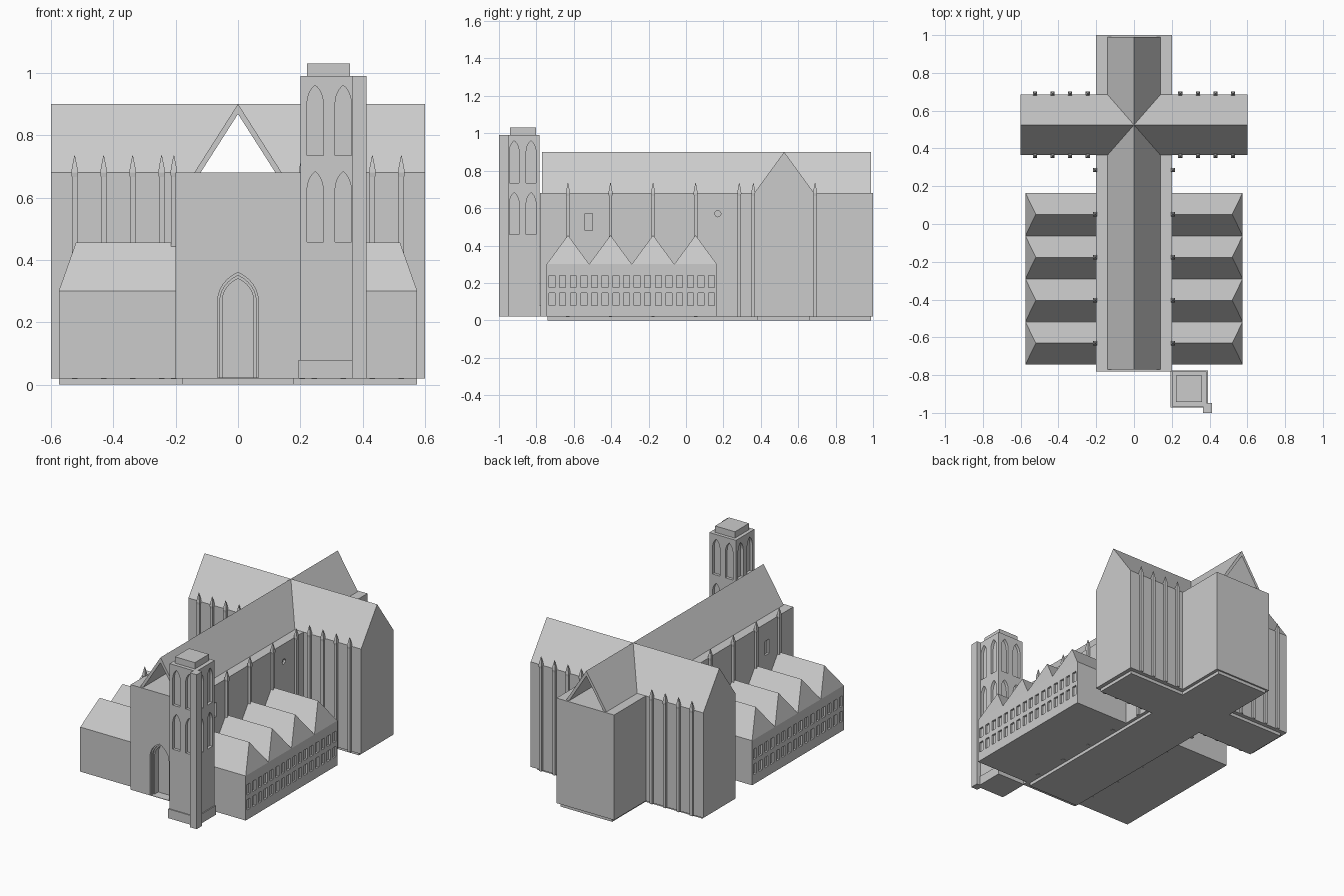
import bpy, bmesh
from math import sin, cos, radians

if "Cube" in bpy.data.objects:
    bpy.data.objects.remove(bpy.data.objects["Cube"])


def prism(bm, pts, axis, a, b):
    """Extrude a 2D profile: axis 'x' -> (y, z), 'y' -> (x, z), 'z' -> (x, y)."""
    def place(p, t):
        return {'x': (t, p[0], p[1]), 'y': (p[0], t, p[1]), 'z': (p[0], p[1], t)}[axis]
    lo = [bm.verts.new(place(p, a)) for p in pts]
    hi = [bm.verts.new(place(p, b)) for p in pts]
    n = len(pts)
    bm.faces.new(lo)
    bm.faces.new(hi)
    for i in range(n):
        j = (i + 1) % n
        bm.faces.new((lo[i], lo[j], hi[j], hi[i]))


def finish(bm, name):
    bmesh.ops.recalc_face_normals(bm, faces=bm.faces)
    me = bpy.data.meshes.new(name)
    bm.to_mesh(me)
    bm.free()
    ob = bpy.data.objects.new(name, me)
    bpy.context.collection.objects.link(ob)
    return ob


def solid(name, *parts):
    bm = bmesh.new()
    for p in parts:
        prism(bm, *p)
    return finish(bm, name)


def rect(u0, u1, v0, v1):
    return [(u0, v0), (u1, v0), (u1, v1), (u0, v1)]


def box(x0, x1, y0, y1, z0, z1):
    return (rect(x0, x1, y0, y1), 'z', z0, z1)


def arch(c, w, z0, z1, rise):
    """Pointed arch profile with half width w."""
    k = rise / (w * 3 ** 0.5)
    arc = [(-w + 2 * w * cos(radians(t)), 2 * w * sin(radians(t)) * k) for t in range(0, 61, 10)]
    pts = [(c + u, z1 - rise + v) for u, v in arc]
    pts += [(c - u, z1 - rise + v) for u, v in reversed(arc[:-1])]
    return [(c - w, z0), (c + w, z0)] + pts


def apply(ob, mod):
    bpy.context.view_layer.objects.active = ob
    bpy.ops.object.modifier_apply(modifier=mod.name)


def cut(ob, *parts):
    cutter = solid("cutter", *parts)
    cutter.hide_render = True
    m = ob.modifiers.new("cut", 'BOOLEAN')
    m.operation, m.solver, m.object = 'DIFFERENCE', 'EXACT', cutter
    apply(ob, m)
    bpy.data.objects.remove(cutter)


def mirror(ob):
    apply(ob, ob.modifiers.new("mirror", 'MIRROR'))


EAVE, RIDGE, FLOOR = 0.68, 0.90, 0.02

# Plinth under the cross plan
solid("nave_plinth", box(-0.18, 0.18, -0.74, 0.99, 0, FLOOR))
solid("transept_plinth", box(-0.575, 0.575, 0.38, 0.66, 0, FLOOR))

# Nave and choir walls, with stepped doorway and small clerestory windows
nave = solid("nave", box(-0.2, 0.2, -0.78, 1.0, FLOOR, EAVE))
for w, top, depth in ((0.065, 0.36, 0.012), (0.058, 0.35, 0.024), (0.05, 0.34, 0.06)):
    cut(nave, (arch(0, w, 0.023, top, w * 1.4), 'y', -0.8, -0.78 + depth))
for x0, x1 in ((0.185, 0.25), (-0.25, -0.185)):
    rosette = [(0.17 + 0.017 * cos(radians(a)), 0.57 + 0.017 * sin(radians(a)))
               for a in range(0, 360, 45)]
    cut(nave, (rect(-0.54, -0.5, 0.48, 0.57), 'x', x0, x1), (rosette, 'x', x0, x1))

# Transept walls
solid("transept", box(-0.6, 0.6, 0.365, 0.685, FLOOR, EAVE))

# Open-ended nave roof shell
solid("nave_roof", ([(-0.14, EAVE), (0, RIDGE), (0.14, EAVE), (0.12, EAVE),
                     (0, 0.868), (-0.12, EAVE)], 'y', -0.77, 0.99))

# Transept roof, tunnelled through by the nave roof space
transept_roof = solid("transept_roof",
                      ([(0.365, EAVE), (0.685, EAVE), (0.525, RIDGE)], 'x', -0.6, 0.6))
low = 0.12 * 0.208 / 0.188
cut(transept_roof, ([(-low, 0.66), (low, 0.66), (0, 0.868)], 'y', 0.2, 0.8))

# Side chapels: block with two rows of windows
Y0, BAY = -0.745, 0.2275
chapels = solid("chapel_block", box(0.2, 0.575, Y0, Y0 + 4 * BAY, FLOOR, 0.30))
windows = []
for i in range(16):
    y = Y0 + (i + 0.5) * BAY / 4
    for z in (0.08, 0.175):
        windows.append((rect(y - 0.016, y + 0.016, z, z + 0.065), 'x', 0.563, 0.6))
cut(chapels, *windows)
mirror(chapels)

# Chapel roofs: four wedges hipped at the outer end
bm = bmesh.new()
for i in range(4):
    y = Y0 + i * BAY
    prism(bm, [(y, 0.30), (y + BAY, 0.30), (y + BAY / 2, 0.455)], 'x', 0.2, 0.575)
for v in bm.verts:
    if v.co.z > 0.4 and v.co.x > 0.5:
        v.co.x = 0.52
mirror(finish(bm, "chapel_roofs"))

# Slim buttresses ending in pinnacles
bm = bmesh.new()
spots = [(0.206, Y0 + BAY / 2 + i * BAY) for i in range(4)] + [(0.206, 0.285)]
spots += [(x, y) for x in (0.245, 0.338, 0.431, 0.524) for y in (0.36, 0.69)]
for cx, cy in spots:
    rings = []
    for r, z in ((0.009, FLOOR - 0.002), (0.009, 0.665), (0.011, 0.68), (0.008, 0.70), (0.001, 0.735)):
        rings.append([bm.verts.new((cx + sx * r, cy + sy * r, z))
                      for sx, sy in ((-1, -1), (1, -1), (1, 1), (-1, 1))])
    bm.faces.new(rings[0])
    bm.faces.new(rings[-1])
    for a, b in zip(rings, rings[1:]):
        for k in range(4):
            bm.faces.new((a[k], a[(k + 1) % 4], b[(k + 1) % 4], b[k]))
mirror(finish(bm, "buttress_pinnacles"))

# Bell tower with paired lancets in two tiers on every face
TX0, TX1, TY0, TY1 = 0.2, 0.385, -0.965, -0.782
tower = solid("tower", box(TX0, TX1, TY0, TY1, FLOOR, 0.99))
D = 0.018
lancets = []
for z in (0.458, 0.735):
    for s in (-0.045, 0.045):
        ax = arch((TX0 + TX1) / 2 + s, 0.026, z, z + 0.225, 0.06)
        ay = arch((TY0 + TY1) / 2 + s, 0.026, z, z + 0.225, 0.06)
        lancets += [(ax, 'y', TY0 - 0.05, TY0 + D), (ax, 'y', TY1 - D, TY1 + 0.05),
                    (ay, 'x', TX0 - 0.05, TX0 + D), (ay, 'x', TX1 - D, TX1 + 0.05)]
cut(tower, *lancets)
solid("tower_base", box(0.194, 0.391, -0.971, -0.776, FLOOR, 0.078))
solid("tower_cap", box(0.222, 0.36, -0.942, -0.803, 0.99, 1.03))
solid("tower_corner_pier", box(0.366, 0.413, -1.0, -0.947, FLOOR, 0.99))
